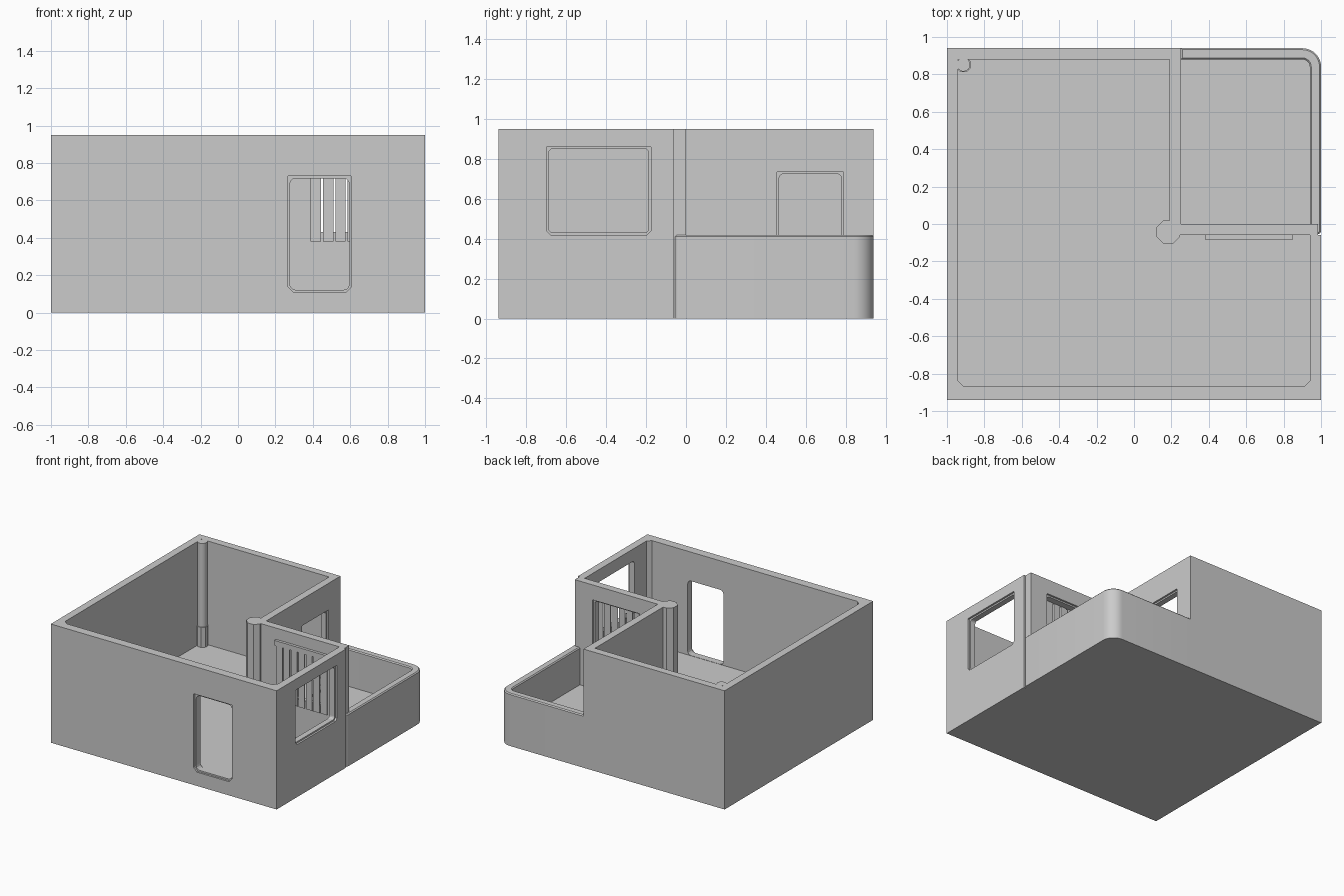
import bpy, bmesh, math
from mathutils import Vector

if "Cube" in bpy.data.objects:
    bpy.data.objects.remove(bpy.data.objects["Cube"])

FLOOR, TOP, RAIL = 0.12, 0.95, 0.42


def prism(name, pts, a, b, axis='z', helper=False):
    """Extrude a 2D outline from a to b along an axis."""
    place = {'z': lambda p, d: (p[0], p[1], d),
             'y': lambda p, d: (p[0], d, p[1]),
             'x': lambda p, d: (d, p[0], p[1])}[axis]
    bm = bmesh.new()
    face = bm.faces.new([bm.verts.new(place(p, a)) for p in pts])
    ext = bmesh.ops.extrude_face_region(bm, geom=[face])
    verts = [g for g in ext['geom'] if isinstance(g, bmesh.types.BMVert)]
    bmesh.ops.translate(bm, verts=verts, vec=Vector(place((0, 0), b - a)))
    bmesh.ops.recalc_face_normals(bm, faces=bm.faces[:])
    mesh = bpy.data.meshes.new(name)
    bm.to_mesh(mesh)
    bm.free()
    ob = bpy.data.objects.new(name, mesh)
    bpy.context.collection.objects.link(ob)
    ob.hide_render = helper
    return ob


def rounded(x0, x1, y0, y1, radii, seg=1):
    """Rectangle outline; radii in order: low-left, low-right, top-right, top-left."""
    pts = []
    corners = [(x0, y0, 1, 1), (x1, y0, -1, 1), (x1, y1, -1, -1), (x0, y1, 1, -1)]
    for i, ((x, y, sx, sy), r) in enumerate(zip(corners, radii)):
        if r == 0:
            pts.append((x, y))
            continue
        for k in range(seg + 1):
            t = math.radians(180 + 90 * i + 90 * k / seg)
            pts.append((x + sx * r + r * math.cos(t), y + sy * r + r * math.sin(t)))
    return pts


def polygon(cx, cy, r, n):
    return [(cx + r * math.cos(2 * math.pi * (k + .5) / n),
             cy + r * math.sin(2 * math.pi * (k + .5) / n)) for k in range(n)]


def cut(ob, cutter):
    m = ob.modifiers.new('cut', 'BOOLEAN')
    m.operation, m.solver, m.object = 'DIFFERENCE', 'EXACT', cutter
    bpy.context.view_layer.objects.active = ob
    bpy.ops.object.modifier_apply(modifier=m.name)
    bpy.data.objects.remove(cutter)


def opening(ob, u0, u1, v0, v1, outer, inner, axis, r=0.02):
    """Cut an opening with a shallow rebate on the outer face and rounded corners."""
    e = 0.012
    s = 1 if inner > outer else -1
    cut(ob, prism('rebate_cutter', rounded(u0, u1, v0, v1, [r, r, .004, .004]),
                  *sorted((outer - s * .02, outer + s * .015)), axis, True))
    cut(ob, prism('opening_cutter', rounded(u0 + e, u1 - e, v0 + e, v1 - e, [r] * 4, 3),
                  *sorted((outer - s * .03, inner + s * .02)), axis, True))


# L-shaped room: solid block hollowed out above the floor
room = prism('room_walls', [(-1, -.94), (1, -.94), (1, -.06), (.985, -.06), (.985, 0),
                            (.25, 0), (.25, .94), (-1, .94)], 0, TOP)
c = .03
cut(room, prism('room_cutter', [(-.94 + c, -.87), (.94 - c, -.87), (.94, -.87 + c), (.94, -.06),
                                (.19, -.06), (.19, .88), (-.94, .88), (-.94, -.87 + c)],
                FLOOR, 1.1, helper=True))

# Front door, side window, balcony door, balcony window
opening(room, .265, .607, .11, .73, -.94, -.87, 'y', .03)
opening(room, -.70, -.175, .42, .863, 1, .94, 'x')
opening(room, .455, .79, .11, .737, .25, .19, 'x')
opening(room, .41, .83, .42, .83, 0, -.06, 'y')

# Balcony: low parapet with one rounded outer corner
balcony = prism('balcony_parapet', rounded(.25, 1, -.055, .94, [0, .02, .1, 0], 10), 0, RAIL)
cut(balcony, prism('balcony_cutter', rounded(.20, .94, -.01, .88, [0, 0, .04, 0], 6),
                   FLOOR, .6, helper=True))
bm = bmesh.new()
bm.from_mesh(balcony.data)
rim = [e for e in bm.edges if all(v.co.z > RAIL - .001 for v in e.verts)
       and e.calc_face_angle(0) > 1]
bmesh.ops.bevel(bm, geom=rim, offset=.008, segments=1, affect='EDGES')
bm.to_mesh(balcony.data)
bm.free()

# Column at the inner corner and pipe with base sleeve in the far corner
prism('corner_column', polygon(.183, -.043, .067, 8), FLOOR - .01, TOP)
pipe = prism('corner_pipe', polygon(-.912, .852, .036, 20), FLOOR - .01, TOP)
prism('pipe_sleeve', polygon(-.912, .852, .043, 8), FLOOR - .01, .28)

# Vertical blind on the balcony window: head rail and hanging slats
prism('blind_rail', [(.38, .82), (.85, .82), (.85, .86), (.38, .86)], -.082, -.058, 'y')
for i in range(7):
    x = .388 + i * .066
    prism(f'blind_slat_{i + 1}', [(x, -.074), (x + .056, -.074), (x + .056, -.068), (x, -.068)],
          .38, .825)

# Smooth curved parts, keep edges sharp
for ob in (balcony, pipe):
    bpy.ops.object.select_all(action='DESELECT')
    ob.select_set(True)
    bpy.context.view_layer.objects.active = ob
    bpy.ops.object.shade_smooth_by_angle(angle=math.radians(30))
